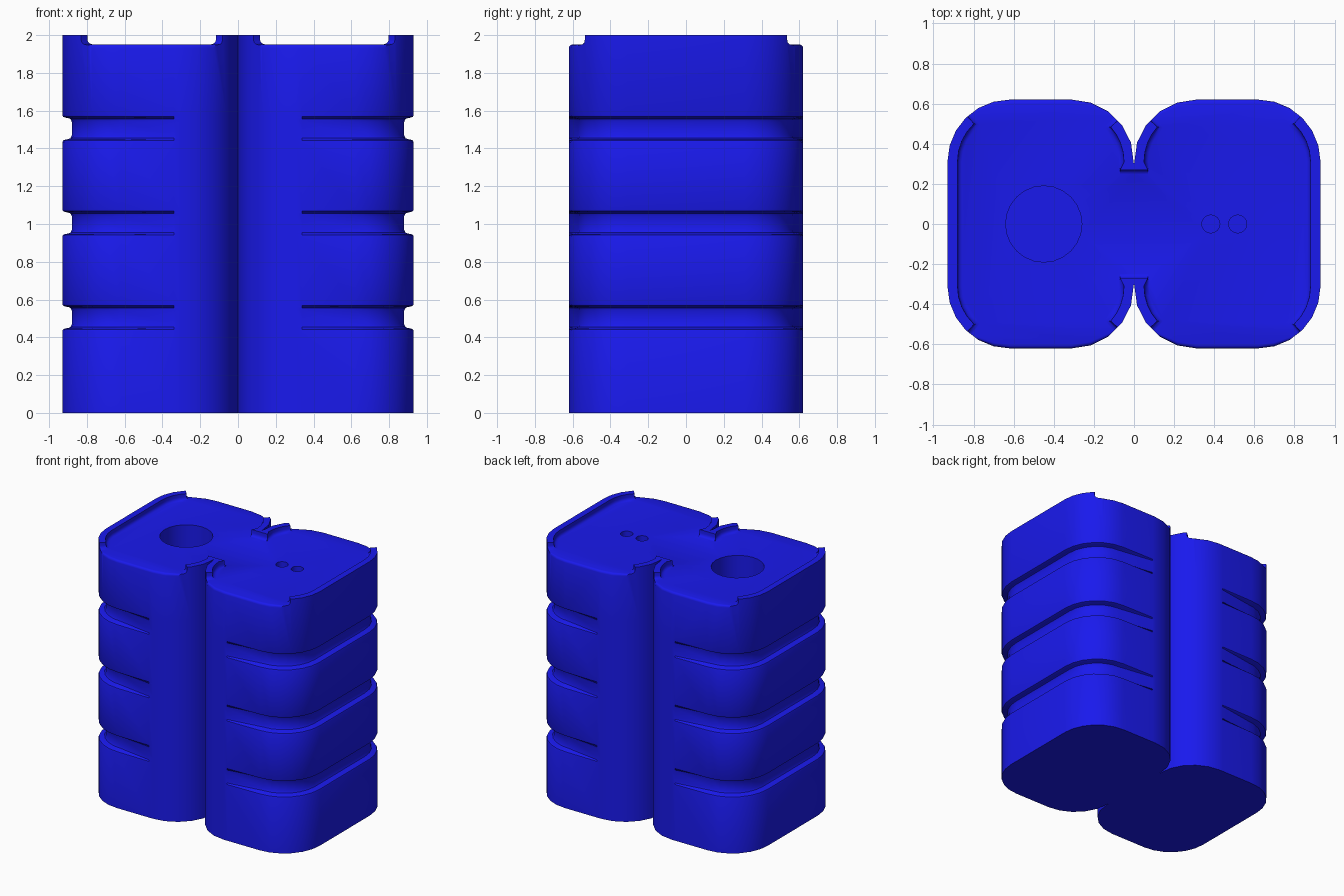
import bpy, bmesh
from math import sin, cos, radians, degrees, pi

if "Cube" in bpy.data.objects:
    bpy.data.objects.remove(bpy.data.objects["Cube"])

W, D, R = 0.93, 0.62, 0.31          # half width, half depth, corner radius
DECK = 1.95

mat = bpy.data.materials.new("blue")
mat.diffuse_color = (0.01, 0.01, 0.85, 1)
mat.use_nodes = True
mat.node_tree.nodes["Principled BSDF"].inputs["Base Color"].default_value = mat.diffuse_color


def arc(cx, cy, r, a0, a1, n):
    return [(cx + r * cos(radians(a0 + (a1 - a0) * i / n)),
             cy + r * sin(radians(a0 + (a1 - a0) * i / n))) for i in range(n + 1)]


def full_ring(q):
    """Mirror a quarter outline (from the x=0 notch to the side) into a closed ring."""
    r = q + [(x, -y) for x, y in reversed(q)]
    left = [(-x, -y) for x, y in q] + [(-x, y) for x, y in reversed(q)]
    return r + left[1:-1]


def loft(name, levels):
    """Skin a stack of (z, ring) cross-sections and cap both ends."""
    bm = bmesh.new()
    rings = [[bm.verts.new((x, y, z)) for x, y in ring] for z, ring in levels]
    n = len(rings[0])
    for a, b in zip(rings, rings[1:]):
        for i in range(n):
            j = (i + 1) % n
            bm.faces.new((a[i], a[j], b[j], b[i]))
    bm.faces.new(rings[0])
    bm.faces.new(rings[-1])
    bmesh.ops.recalc_face_normals(bm, faces=bm.faces)
    me = bpy.data.meshes.new(name)
    bm.to_mesh(me)
    bm.free()
    ob = bpy.data.objects.new(name, me)
    bpy.context.collection.objects.link(ob)
    return ob


def body_ring(d):
    """Twin-lobed plan; d sinks the side and corners, fading out along the front."""
    q = [(0, 0.295)] + arc(R, R, R, 180, 90, 5)[1:] + [(0.34, D)]
    q += arc(W - R, R, R - d, 90, 0, 6)
    return full_ring(q)


def recess_ring(e):
    """Deck recess: leaves a rim e wide beside the sides and the notch, open front and back."""
    t = 42 + degrees((e - 0.05) / 0.28)
    u = 47 + degrees((e - 0.05) / 0.28)
    q = [(0, 0.32 - e), (0.07, 0.32 - e)]
    q += arc(R, R, R - e, 180, 180 - t, 4)
    q += arc(R, R, 0.38, 180 - t, 180 - t, 1)[:1]
    q += [(0.06, 0.75), (0.87, 0.75)]
    q += arc(W - R, R, 0.38, u, u, 1)[:1]
    q += arc(W - R, R, R - e, u, 0, 4)
    return full_ring(q)


# body with three wrap-around grooves
levels = [(0, 0)]
for z in (0.505, 1.005, 1.505):
    lower = [(-0.072, 0), (-0.063, 0.004), (-0.058, 0.015), (-0.056, 0.03),
             (-0.051, 0.043), (-0.036, 0.05)]
    levels += [(z + a, d) for a, d in lower]
    levels += [(z - a, d) for a, d in reversed(lower)]
levels.append((2.0, 0))
body = loft("tank_body", [(z, body_ring(d)) for z, d in levels])

# cutters: deck recess with a filleted foot, filler hole, two small holes
cutters = [loft("recess_cutter", [(z, recess_ring(0.05 + e)) for z, e in
           ((DECK, 0.022), (1.955, 0.010), (1.963, 0.003), (1.975, 0), (2.2, 0))])]
for x, r, depth, n in ((-0.45, 0.19, 0.3, 24), (0.383, 0.045, 0.15, 16), (0.517, 0.045, 0.15, 16)):
    circle = arc(x, 0, r, 0, 360, n)[:-1]
    cutters.append(loft("hole_cutter", [(DECK - depth, circle), (2.1, circle)]))

bpy.context.view_layer.objects.active = body
for c in cutters:
    c.hide_render = True
    m = body.modifiers.new("cut", 'BOOLEAN')
    m.operation, m.solver, m.object = 'DIFFERENCE', 'EXACT', c
    bpy.ops.object.modifier_apply(modifier=m.name)
    bpy.data.objects.remove(c)

# soften the open front and back edges of the deck
bm = bmesh.new()
bm.from_mesh(body.data)
edges = [e for e in bm.edges if len(e.link_faces) == 2
         and all(abs(v.co.z - DECK) < 1e-3 and abs(v.co.y) > 0.56 for v in e.verts)
         and e.calc_face_angle(0) > 1]
bmesh.ops.bevel(bm, geom=edges, offset=0.018, segments=3, profile=0.5, affect='EDGES')
bm.to_mesh(body.data)
bm.free()

body.data.materials.clear()
body.data.materials.append(mat)
body.select_set(True)
bpy.ops.object.shade_smooth_by_angle(angle=radians(35))
